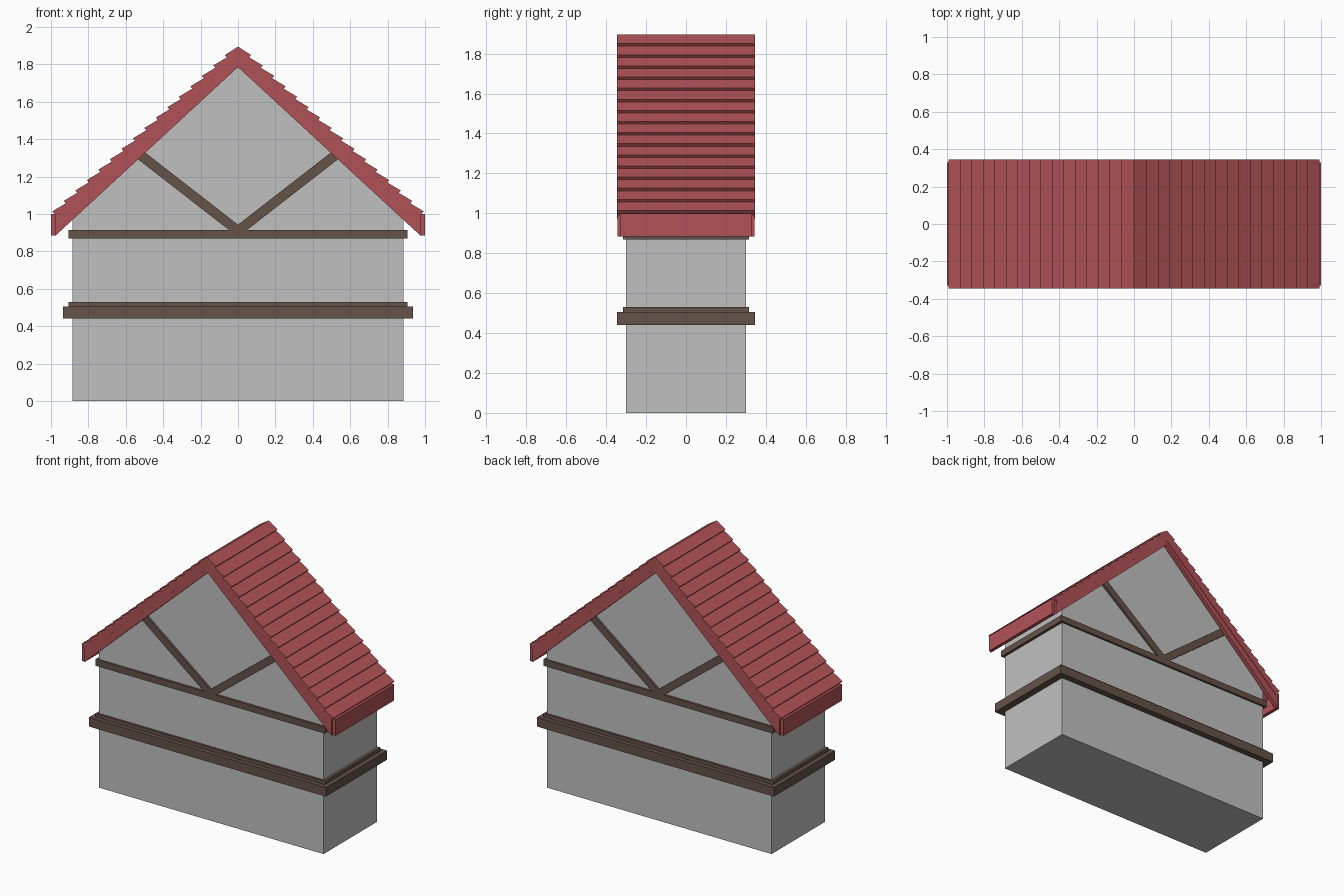
import bpy, bmesh
from mathutils import Vector

old = bpy.data.objects.get("Cube")
if old:
    bpy.data.objects.remove(old, do_unlink=True)


def material(name, rgb):
    m = bpy.data.materials.new(name)
    m.use_nodes = True
    m.diffuse_color = (*rgb, 1)
    m.node_tree.nodes["Principled BSDF"].inputs["Base Color"].default_value = (*rgb, 1)
    return m


PLASTER = material("grey plaster", (0.53, 0.53, 0.53))
TIMBER = material("brown timber", (0.13, 0.085, 0.066))
TILE = material("red tile", (0.44, 0.086, 0.094))


def prism(name, profile, y0, y1, mat):
    """Extrude an (x, z) outline along y."""
    bm = bmesh.new()
    face = bm.faces.new([bm.verts.new((x, y0, z)) for x, z in profile])
    new = bmesh.ops.extrude_face_region(bm, geom=[face])["geom"]
    verts = [g for g in new if isinstance(g, bmesh.types.BMVert)]
    bmesh.ops.translate(bm, verts=verts, vec=(0, y1 - y0, 0))
    bmesh.ops.recalc_face_normals(bm, faces=bm.faces)
    mesh = bpy.data.meshes.new(name)
    bm.to_mesh(mesh)
    bm.free()
    mesh.materials.append(mat)
    obj = bpy.data.objects.new(name, mesh)
    bpy.context.collection.objects.link(obj)
    return obj


def band(name, half_x, half_y, z0, z1):
    outline = [(-half_x, z0), (half_x, z0), (half_x, z1), (-half_x, z1)]
    return prism(name, outline, -half_y, half_y, TIMBER)


# Gabled wall block
prism("walls", [(-0.885, 0), (0.885, 0), (0.885, 0.99), (0, 1.82), (-0.885, 0.99)],
      -0.3, 0.3, PLASTER)

# Timber bands wrapping the walls
band("lower_band", 0.935, 0.345, 0.44, 0.505)
band("lower_band_cap", 0.905, 0.315, 0.505, 0.53)
band("upper_band", 0.905, 0.315, 0.87, 0.915)

# Roof course outline, from ridge to eave
COURSES, RUN, DROP = 16, 0.0615, 0.0557
slope = [(0, 1.895)]
for i in range(COURSES):
    x, z = 0.07 + RUN * i, 1.85 - DROP * i
    slope += [(x, z), (x - 0.01, z - 0.0128)]
slope += [(0.96, 0.975), (0, 1.815)]

for side, sx in (("left", 1), ("right", -1)):
    def flip(points):
        return [(sx * x, z) for x, z in points]

    # Stepped tiles and eave board
    prism(side + "_roof_tiles", flip(slope), -0.345, 0.345, TILE)
    prism(side + "_eave_board",
          flip([(0.975, 0.885), (1, 0.885), (1, 1), (0.975, 1)]), -0.33, 0.33, TILE)

    # Diagonal brace outline
    a, b = Vector((0, 0.91)), Vector((0.56, 1.345))
    n = (b - a).orthogonal().normalized() * 0.026
    brace = flip([a - n, b - n, b + n, a + n])

    for end, sy in (("front", -1), ("back", 1)):
        # Sloping gable-end board
        prism(f"{side}_{end}_barge_board",
              flip([(0, 1.785), (0.975, 0.885), (0.975, 1), (0, 1.88)]),
              sy * 0.315, sy * 0.342, TILE)
        prism(f"{side}_{end}_brace", brace, sy * 0.29, sy * 0.315, TIMBER)
